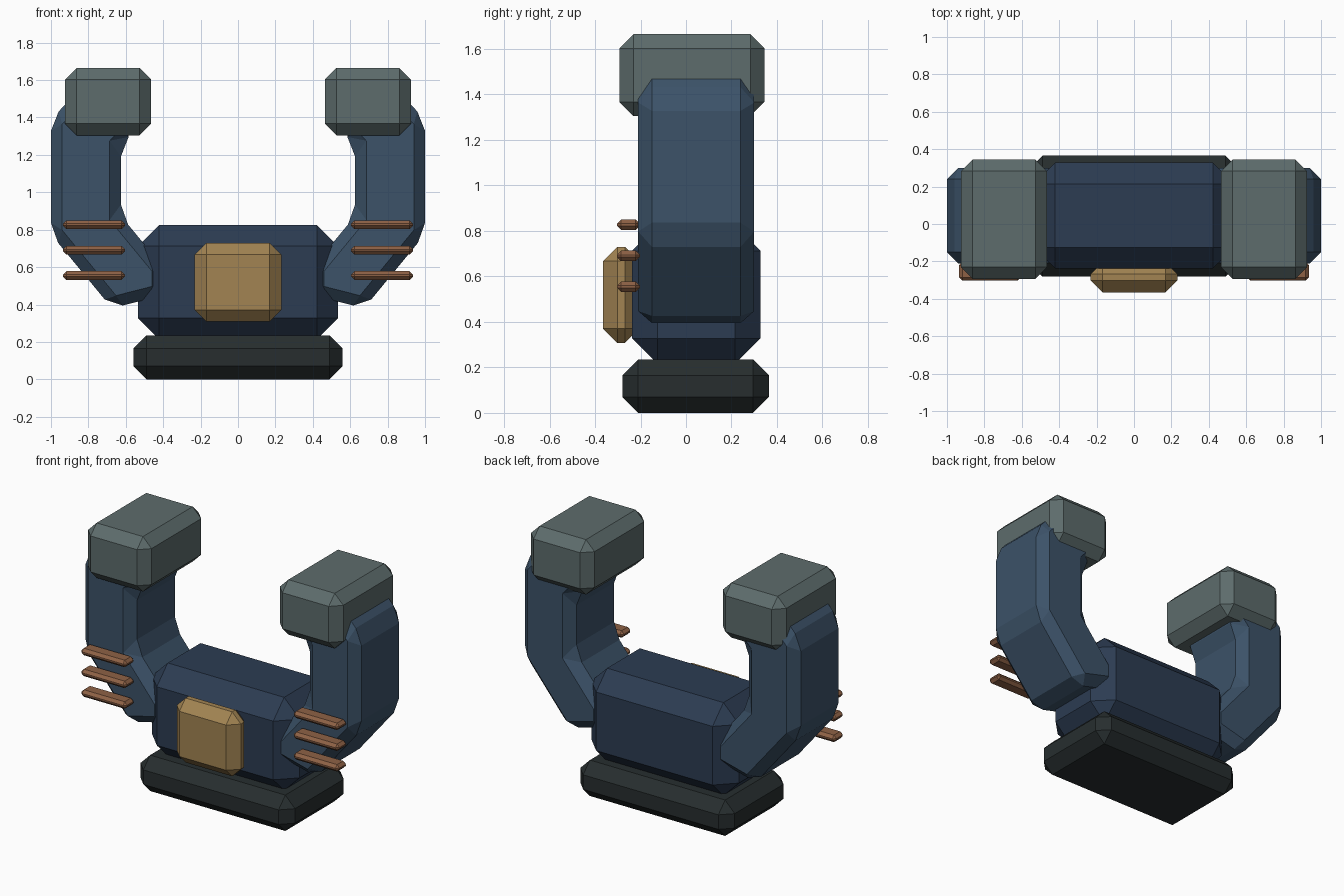
import bpy

if "Cube" in bpy.data.objects:
    bpy.data.objects.remove(bpy.data.objects["Cube"])


def material(name, rgb):
    m = bpy.data.materials.new(name)
    m.diffuse_color = (*rgb, 1)
    m.use_nodes = True
    m.node_tree.nodes["Principled BSDF"].inputs["Base Color"].default_value = m.diffuse_color
    return m


NAVY = material("navy", (0.025, 0.045, 0.085))
BLUE = material("blue", (0.045, 0.085, 0.14))
GREY = material("grey_green", (0.11, 0.15, 0.15))
GOLD = material("gold", (0.36, 0.23, 0.085))
COPPER = material("copper", (0.27, 0.12, 0.06))
DARK = material("dark", (0.02, 0.027, 0.028))


def prism(name, outline, y0, y1, bevel, mat):
    """Extrude an x-z outline from y0 to y1 and chamfer its edges."""
    n = len(outline)
    verts = [(x, y, z) for y in (y0, y1) for x, z in outline]
    faces = [tuple(range(n)), tuple(reversed(range(n, 2 * n)))]
    faces += [(i, i + n, (i + 1) % n + n, (i + 1) % n) for i in range(n)]
    mesh = bpy.data.meshes.new(name)
    mesh.from_pydata(verts, [], faces)
    mesh.materials.append(mat)
    obj = bpy.data.objects.new(name, mesh)
    bpy.context.collection.objects.link(obj)
    mod = obj.modifiers.new("chamfer", 'BEVEL')
    mod.width = bevel
    mod.segments = 1
    mod.limit_method = 'ANGLE'
    return obj


def box(name, x, y, z, bevel, mat):
    outline = [(x[0], z[0]), (x[1], z[0]), (x[1], z[1]), (x[0], z[1])]
    return prism(name, outline, y[0], y[1], bevel, mat)


# Base, body and front plate
box("base", (-0.56, 0.56), (-0.28, 0.365), (0, 0.235), 0.07, DARK)
box("body", (-0.535, 0.535), (-0.238, 0.328), (0.215, 0.825), 0.113, NAVY)
box("front_plate", (-0.232, 0.232), (-0.365, -0.205), (0.308, 0.73), 0.063, GOLD)

# Bent arm outline, right side
ARM = [(0.40, 0.45), (0.674, 0.38), (1.0, 0.776), (1.0, 1.388), (0.823, 1.578),
       (0.544, 1.34), (0.626, 1.252), (0.626, 0.874), (0.40, 0.60)]

for side, s in (("right", 1), ("left", -1)):
    arm = [(s * x, z) for x, z in ARM]
    hand_x = sorted((s * 0.465, s * 0.925))
    bar_x = sorted((s * 0.604, s * 0.936))
    if s < 0:
        arm.reverse()
    prism(f"{side}_arm", arm, -0.21, 0.30, 0.077, BLUE)
    # Fist block on top of the arm
    box(f"{side}_fist", hand_x, (-0.293, 0.345), (1.305, 1.665), 0.062, GREY)
    # Three bars across the front of the arm
    for i, z in enumerate((0.555, 0.69, 0.827)):
        box(f"{side}_bar_{i + 1}", bar_x, (-0.303, -0.203),
            (z - 0.023, z + 0.023), 0.018, COPPER)
